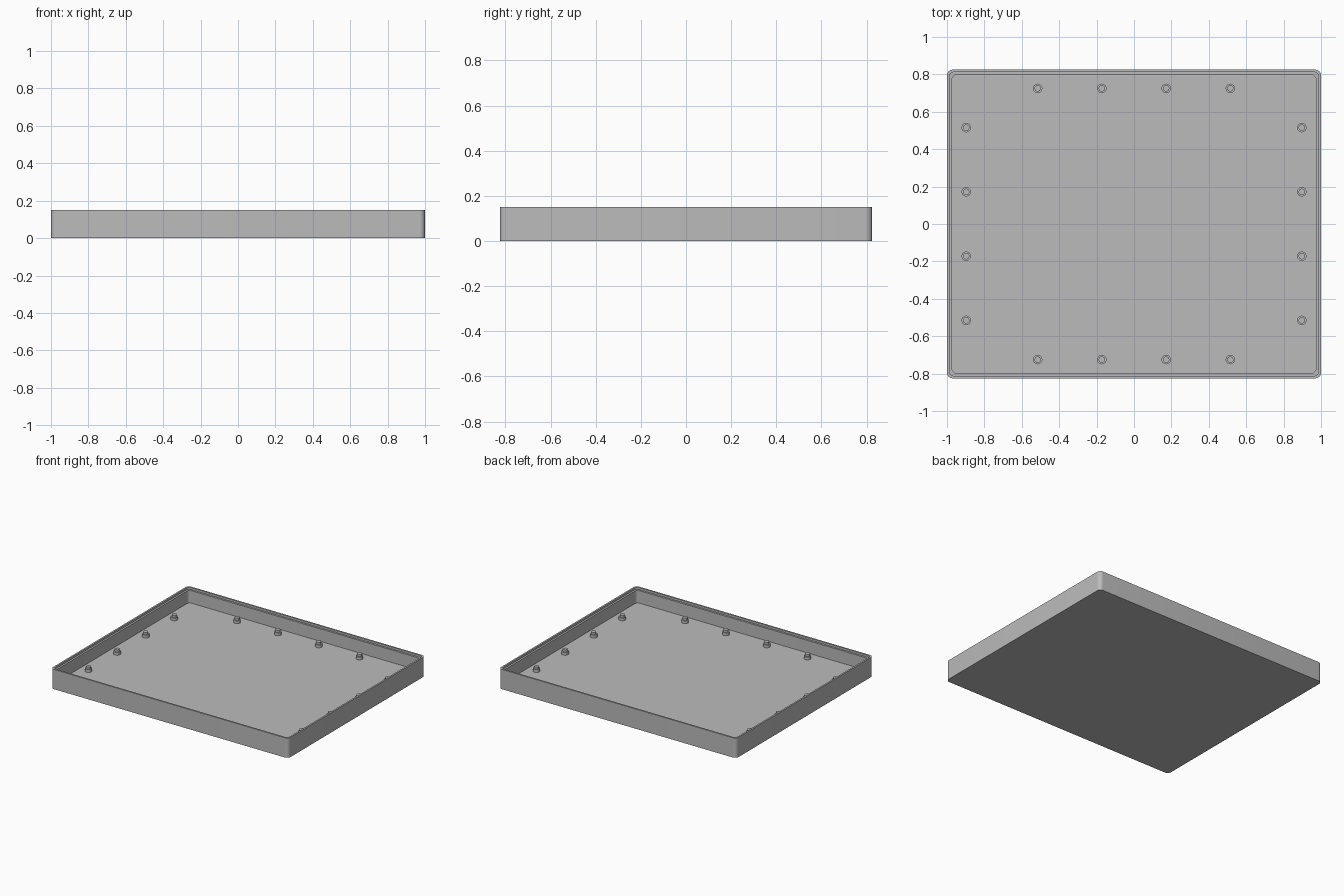
import bpy
import bmesh
from math import cos, sin, pi, radians

cube = bpy.data.objects.get("Cube")
if cube:
    bpy.data.objects.remove(cube, do_unlink=True)

HALF_X, HALF_Y, HEIGHT = 1.0, 0.825, 0.15
FLOOR_Z, LEDGE_Z = 0.04, 0.135
LIP, WALL = 0.013, 0.027

grey = bpy.data.materials.new("plain grey")
grey.use_nodes = True
colour = (0.5, 0.5, 0.5, 1)
grey.diffuse_color = colour
grey.node_tree.nodes["Principled BSDF"].inputs["Base Color"].default_value = colour


def rounded_rectangle(inset, radius, z, steps=8):
    """Closed outline with rounded corners."""
    points = []
    for i, (sx, sy) in enumerate([(1, 1), (-1, 1), (-1, -1), (1, -1)]):
        cx = sx * (HALF_X - inset - radius)
        cy = sy * (HALF_Y - inset - radius)
        for k in range(steps + 1):
            a = (i + k / steps) * pi / 2
            points.append((cx + radius * cos(a), cy + radius * sin(a), z))
    return points


def circle(radius, z, sides=24):
    return [(radius * cos(2 * pi * k / sides), radius * sin(2 * pi * k / sides), z)
            for k in range(sides)]


def stacked_mesh(name, outlines):
    """Join successive outlines with walls and close both ends."""
    bm = bmesh.new()
    rings = [[bm.verts.new(p) for p in outline] for outline in outlines]
    for low, high in zip(rings, rings[1:]):
        n = len(low)
        for i in range(n):
            j = (i + 1) % n
            bm.faces.new((low[i], low[j], high[j], high[i]))
    bm.faces.new(rings[0][::-1])
    bm.faces.new(rings[-1])
    bmesh.ops.recalc_face_normals(bm, faces=bm.faces)
    mesh = bpy.data.meshes.new(name)
    bm.to_mesh(mesh)
    bm.free()
    mesh.materials.append(grey)
    return mesh


def place(name, mesh, location=(0, 0, 0)):
    obj = bpy.data.objects.new(name, mesh)
    obj.location = location
    bpy.context.collection.objects.link(obj)
    return obj


# Shallow tray: outer wall, rim, rebated ledge, inner wall and floor
tray = place("tray", stacked_mesh("tray", [
    rounded_rectangle(0, 0.03, 0),
    rounded_rectangle(0, 0.03, HEIGHT),
    rounded_rectangle(LIP, 0.025, HEIGHT),
    rounded_rectangle(LIP, 0.025, LEDGE_Z),
    rounded_rectangle(WALL, 0.025, LEDGE_Z),
    rounded_rectangle(WALL, 0.025, FLOOR_Z),
]))

# Stepped locating pins, four along each side
pin_mesh = stacked_mesh("pin", [
    circle(0.025, -0.005), circle(0.025, 0.022),
    circle(0.017, 0.022), circle(0.017, 0.038),
])
pins = []
for side in (-1, 1):
    for along in (-0.515, -0.172, 0.172, 0.515):
        pins.append(place("end_pin", pin_mesh, (side * 0.897, along, FLOOR_Z)))
        pins.append(place("long_side_pin", pin_mesh, (along, side * 0.725, FLOOR_Z)))

# Smooth the round corners and pins, keep edges sharp
bpy.ops.object.select_all(action="DESELECT")
for obj in (tray, pins[0]):
    obj.select_set(True)
    bpy.context.view_layer.objects.active = obj
    bpy.ops.object.shade_smooth_by_angle(angle=radians(30))
    obj.select_set(False)
